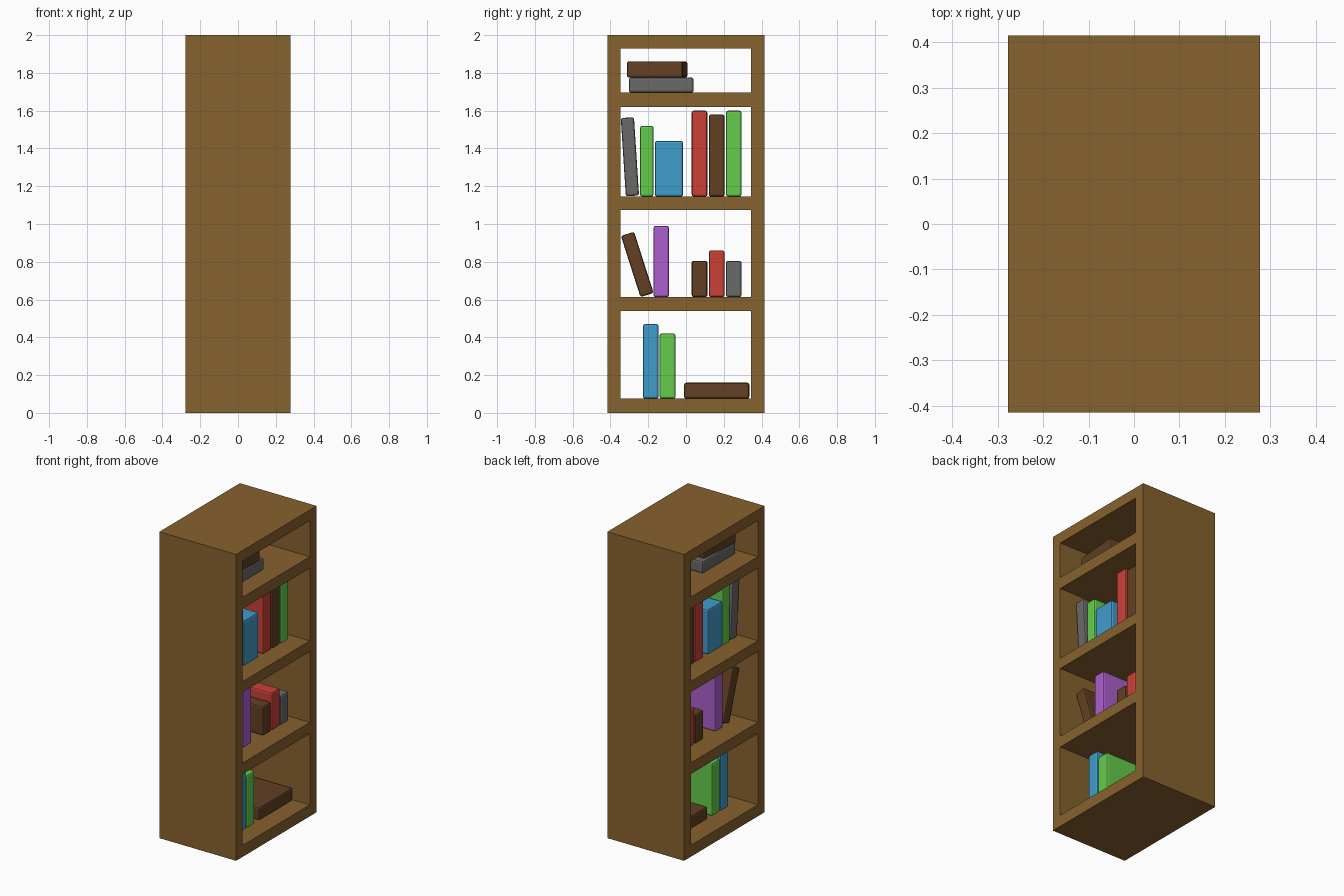
import bpy, bmesh, math

if "Cube" in bpy.data.objects:
    bpy.data.objects.remove(bpy.data.objects["Cube"])


def material(name, rgb):
    m = bpy.data.materials.new(name)
    m.diffuse_color = (*[(c / 255) ** 2.2 for c in rgb], 1)
    m.use_nodes = True
    m.node_tree.nodes["Principled BSDF"].inputs["Base Color"].default_value = m.diffuse_color
    return m


MATS = {n: material(n, c) for n, c in {
    "wood": (134, 98, 50), "brown": (98, 66, 40), "grey": (105, 105, 105),
    "blue": (66, 155, 203), "green": (100, 203, 77), "red": (202, 66, 58),
    "purple": (170, 95, 205)}.items()}


def add_object(name, bm, mat):
    bmesh.ops.recalc_face_normals(bm, faces=bm.faces)
    mesh = bpy.data.meshes.new(name)
    bm.to_mesh(mesh)
    bm.free()
    mesh.materials.append(MATS[mat])
    ob = bpy.data.objects.new(name, mesh)
    bpy.context.collection.objects.link(ob)
    return ob


# Bookcase: side profile with four openings, extruded through x
DEPTH = 0.277
YS = [-0.415, -0.347, 0.345, 0.415]
ZS = [0, 0.075, 0.54, 0.613, 1.075, 1.145, 1.62, 1.695, 1.93, 2.0]
bm = bmesh.new()
grid = [[bm.verts.new((-DEPTH, y, z)) for z in ZS] for y in YS]
for i in range(3):
    for j in range(9):
        if i == 1 and j % 2:
            continue  # opening
        bm.faces.new((grid[i][j], grid[i + 1][j], grid[i + 1][j + 1], grid[i][j + 1]))
ext = bmesh.ops.extrude_face_region(bm, geom=bm.faces[:], use_keep_orig=True)
bmesh.ops.translate(bm, vec=(2 * DEPTH, 0, 0),
                    verts=[v for v in ext["geom"] if isinstance(v, bmesh.types.BMVert)])
add_object("bookcase_frame", bm, "wood")


# Books: bevelled blocks, given by centre and size in the y-z plane
def book(name, mat, y, z, w, h, tilt=0, turn=0, x=0.006, d=0.31):
    bm = bmesh.new()
    bmesh.ops.create_cube(bm, size=1)
    bmesh.ops.scale(bm, vec=(d, w, h), verts=bm.verts)
    bmesh.ops.bevel(bm, geom=bm.edges[:], offset=0.011, segments=2,
                    profile=0.5, affect='EDGES')
    ob = add_object(name, bm, mat)
    ob.location = (x, y, z)
    ob.rotation_euler = (math.radians(tilt), 0, math.radians(turn))


# Upright and flat books: colour, y0, y1, top; one list per shelf
SHELVES = [
    (0.075, [("blue", -0.228, -0.145, 0.47), ("green", -0.14, -0.055, 0.42),
             ("brown", -0.01, 0.335, 0.16)]),
    (0.613, [("purple", -0.172, -0.09, 0.99), ("brown", 0.03, 0.113, 0.805),
             ("red", 0.121, 0.204, 0.86), ("grey", 0.212, 0.294, 0.805)]),
    (1.145, [("green", -0.243, -0.172, 1.52), ("blue", -0.165, -0.015, 1.44),
             ("red", 0.03, 0.113, 1.60), ("brown", 0.121, 0.204, 1.58),
             ("green", 0.212, 0.294, 1.60)]),
    (1.695, [("grey", -0.302, 0.04, 1.775)]),
]
for s, (base, books) in enumerate(SHELVES, 1):
    for k, (mat, y0, y1, top) in enumerate(books, 1):
        book(f"shelf_{s}_book_{k}", mat, (y0 + y1) / 2, (base + top) / 2,
             y1 - y0, top - base)

# Leaning books and the slightly turned book on top of the stack
book("leaning_brown_book", "brown", -0.258, 0.786, 0.073, 0.34, tilt=17.7)
book("leaning_grey_book", "grey", -0.297, 1.356, 0.07, 0.415, tilt=3.7)
book("turned_brown_book", "brown", -0.153, 1.818, 0.298, 0.085, turn=-4.8)
